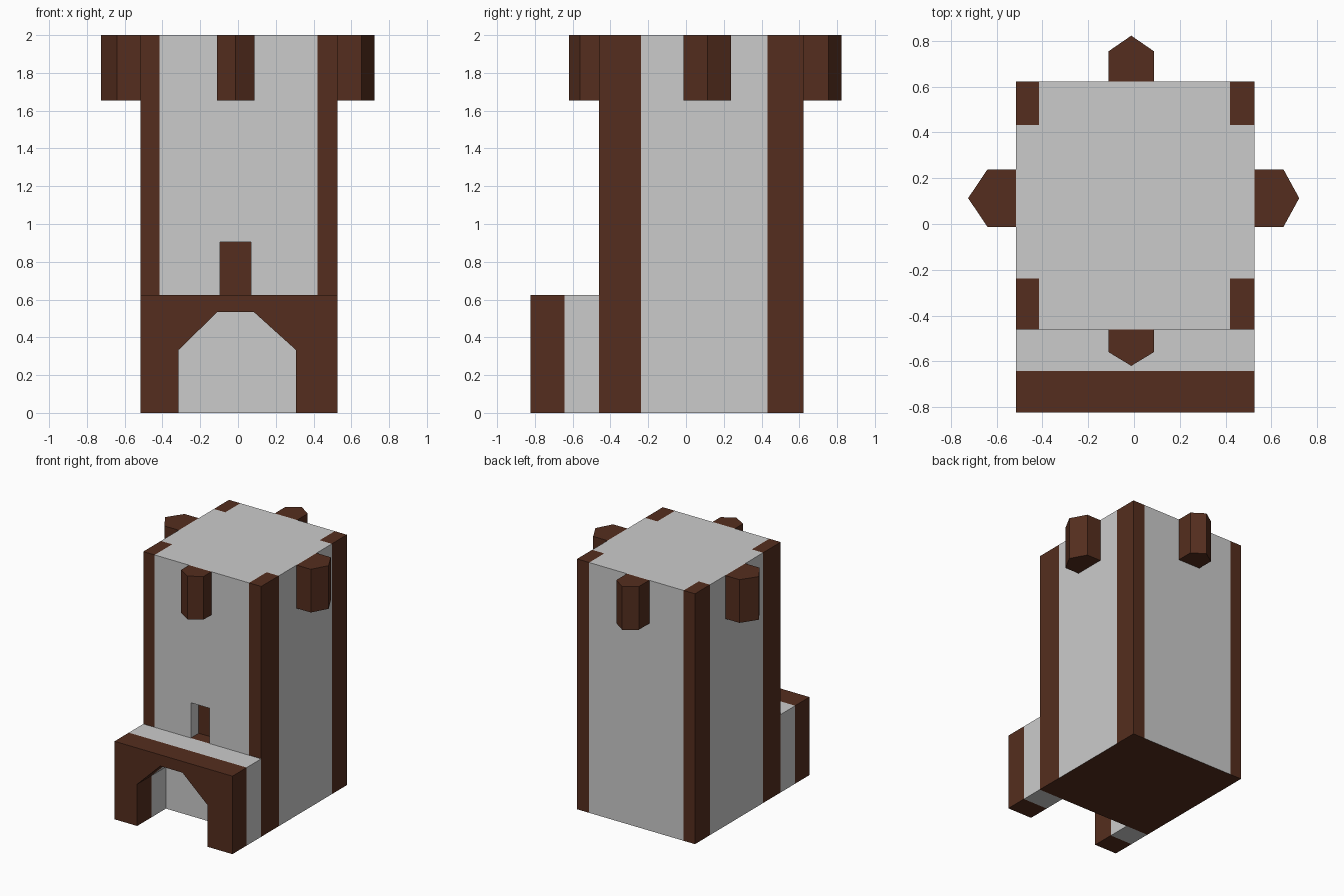
import bpy, bmesh
from mathutils import Vector

if "Cube" in bpy.data.objects:
    bpy.data.objects.remove(bpy.data.objects["Cube"])

brown = bpy.data.materials.new("brown")
brown.diffuse_color = (0.09, 0.027, 0.013, 1)
brown.use_nodes = True
brown.node_tree.nodes["Principled BSDF"].inputs["Base Color"].default_value = brown.diffuse_color

X0, X1, Y0, Y1 = -0.515, 0.527, -0.46, 0.622   # tower footprint
H, TURRET_Z, PORCH_H = 2.0, 1.655, 0.623


def prism(name, points, lo, hi, axis="z", is_brown=lambda n: True):
    """Extrude a profile along z (x, y points) or y (x, z points)."""
    place = (lambda a, b, c: (a, b, c)) if axis == "z" else (lambda a, b, c: (a, c, b))
    bm = bmesh.new()
    bottom = [bm.verts.new(place(a, b, lo)) for a, b in points]
    top = [bm.verts.new(place(a, b, hi)) for a, b in points]
    bm.faces.new(bottom)
    bm.faces.new(top)
    n = len(points)
    for i in range(n):
        j = (i + 1) % n
        bm.faces.new((bottom[i], bottom[j], top[j], top[i]))
    bmesh.ops.recalc_face_normals(bm, faces=bm.faces)
    for f in bm.faces:
        f.normal_update()
        f.material_index = int(is_brown(f.normal))
    mesh = bpy.data.meshes.new(name)
    bm.to_mesh(mesh)
    bm.free()
    mesh.materials.append(None)      # slot 0: plain grey
    mesh.materials.append(brown)     # slot 1: brown
    ob = bpy.data.objects.new(name, mesh)
    bpy.context.collection.objects.link(ob)
    return ob


def rect(x0, x1, y0, y1):
    return [(x0, y0), (x1, y0), (x1, y1), (x0, y1)]


# Tower: plus-shaped core leaving the corners for posts, brown underside
xa, xb, ya, yb = -0.415, 0.42, -0.238, 0.432
core = [(xa, Y0), (xb, Y0), (xb, ya), (X1, ya), (X1, yb), (xb, yb),
        (xb, Y1), (xa, Y1), (xa, yb), (X0, yb), (X0, ya), (xa, ya)]
tower = prism("tower", core, 0, H, is_brown=lambda n: n.z < -0.5)

# Corner posts, flush with the walls
for side, (px0, px1) in {"left": (X0, xa), "right": (xb, X1)}.items():
    for end, (py0, py1) in {"front": (Y0, ya), "back": (yb, Y1)}.items():
        prism(f"post_{end}_{side}", rect(px0, px1, py0, py1), 0, H)

# Window recess above the porch: brown back and sill, grey jambs
cutter = prism("window_cutter", rect(-0.095, 0.07, Y0 - 0.1, Y0 + 0.1), PORCH_H, 0.905,
               is_brown=lambda n: n.y > 0.5 or n.z < -0.5)
cutter.hide_render = True
cutter.hide_viewport = True
cut = tower.modifiers.new("window", "BOOLEAN")
cut.operation = "DIFFERENCE"
cut.solver = "EXACT"
cut.object = cutter

# Porch with a faceted arch: brown front frame, grey passage behind
arch = [(X0, 0), (-0.315, 0), (-0.315, 0.333), (-0.11, 0.533), (0.085, 0.533),
        (0.307, 0.333), (0.307, 0), (X1, 0), (X1, PORCH_H), (X0, PORCH_H)]
prism("porch_front", arch, -0.823, -0.643, "y")
prism("porch_passage", arch, -0.643, Y0, "y", is_brown=lambda n: False)


# Pointed turrets, one per wall: wall midpoint, outward direction, half width, shoulder, tip
def turret(name, base, out, half, shoulder, tip):
    base, out = Vector(base), Vector(out)
    side = Vector((-out.y, out.x)) * half
    pts = [base - side, base - side + out * shoulder, base + out * tip,
           base + side + out * shoulder, base + side]
    prism(name, [tuple(p) for p in pts], TURRET_Z, H)


turret("turret_front", (-0.012, Y0), (0, -1), 0.099, 0.1, 0.16)
turret("turret_back", (-0.012, Y1), (0, 1), 0.099, 0.133, 0.201)
turret("turret_left", (X0, 0.113), (-1, 0), 0.126, 0.125, 0.21)
turret("turret_right", (X1, 0.113), (1, 0), 0.126, 0.126, 0.195)
